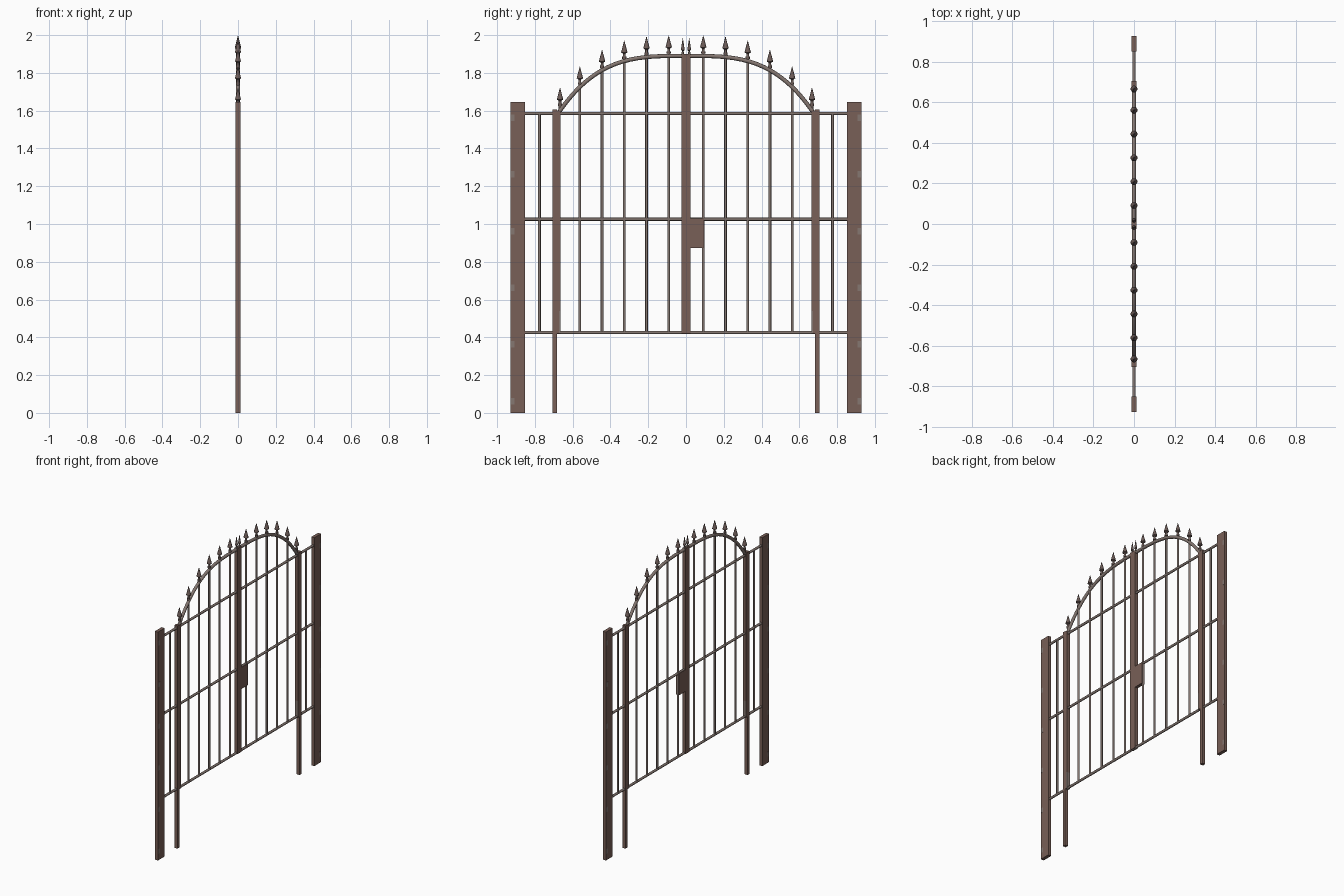
import bpy, bmesh, math
from mathutils import Vector, Matrix

if "Cube" in bpy.data.objects:
    bpy.data.objects.remove(bpy.data.objects["Cube"])


def material(name, rgb):
    m = bpy.data.materials.new(name)
    m.diffuse_color = (*rgb, 1)
    m.use_nodes = True
    m.node_tree.nodes["Principled BSDF"].inputs["Base Color"].default_value = m.diffuse_color
    return m


BROWN = material("rusty_brown", (0.19, 0.115, 0.095))
GREY = material("weathered_grey_brown", (0.235, 0.185, 0.165))
SPIKE = material("dark_spike_brown", (0.15, 0.105, 0.095))


def finish(bm, name, mat, smooth=False):
    bmesh.ops.recalc_face_normals(bm, faces=bm.faces)
    me = bpy.data.meshes.new(name)
    bm.to_mesh(me)
    bm.free()
    me.materials.append(mat)
    ob = bpy.data.objects.new(name, me)
    bpy.context.collection.objects.link(ob)
    if smooth:
        bpy.context.view_layer.objects.active = ob
        ob.select_set(True)
        bpy.ops.object.shade_smooth_by_angle(angle=math.radians(50))
        ob.select_set(False)
    return ob


def box(name, y0, y1, z0, z1, half, mat):
    bm = bmesh.new()
    bmesh.ops.create_cube(bm, size=1, matrix=Matrix.Translation((0, (y0 + y1) / 2, (z0 + z1) / 2))
                          @ Matrix.Diagonal((2 * half, y1 - y0, z1 - z0, 1)))
    return finish(bm, name, mat)


def lathe(name, y, profile, mat, sides=10):
    """Round vertical part from (radius, z) pairs."""
    bm = bmesh.new()
    for (r0, z0), (r1, z1) in zip(profile, profile[1:]):
        bmesh.ops.create_cone(bm, cap_ends=True, segments=sides, radius1=r0, radius2=r1,
                              depth=z1 - z0, matrix=Matrix.Translation((0, y, (z0 + z1) / 2)))
    return finish(bm, name, mat, True)


def arch_z(y):
    return 1.89 - 0.29 * abs(y / 0.667) ** 3.3


def spike(y, tip, s=1.0):
    b = tip - 0.085
    lathe("spear_head", y, [(0.011 * s, b - 0.012), (0.011 * s, b), (0.007 * s, b + 0.001),
                            (0.007 * s, b + 0.016), (0.017 * s, b + 0.022), (0.0005, tip)], SPIKE)


# horizontal rails
for z in (0.425, 1.025, 1.585):
    bm = bmesh.new()
    bmesh.ops.create_cone(bm, cap_ends=True, segments=10, radius1=0.0085, radius2=0.0085, depth=1.72,
                          matrix=Matrix.Translation((0, 0, z)) @ Matrix.Rotation(math.pi / 2, 4, 'X'))
    finish(bm, "rail", GREY, True)

# arched top bar
bm = bmesh.new()
prev = None
N, S, R = 48, 10, 0.011
for i in range(N + 1):
    y = -0.672 * math.cos(math.pi * i / N)
    d = Vector((0, 0.002, arch_z(y + 0.001) - arch_z(y - 0.001))).normalized()
    n = Vector((0, -d.z, d.y))
    c = Vector((0, y, arch_z(y)))
    ring = [bm.verts.new(c + R * (math.cos(a) * n + Vector((math.sin(a), 0, 0))))
            for a in (2 * math.pi * k / S for k in range(S))]
    if prev:
        for k in range(S):
            bm.faces.new((prev[k], prev[(k + 1) % S], ring[(k + 1) % S], ring[k]))
    else:
        bm.faces.new(ring)
    prev = ring
bm.faces.new(prev)
finish(bm, "arch", GREY, True)

for s in (-1, 1):
    def span(name, a, b, z0, z1, half, mat):
        box(name, min(s * a, s * b), max(s * a, s * b), z0, z1, half, mat)

    # wide outer posts with worn patches, slim posts, leaf frames
    span("outer_post", 0.852, 0.928, 0, 1.645, 0.012, BROWN)
    for k in range(6):
        span("worn_patch", 0.908, 0.926, 0.045 + 0.3 * k, 0.08 + 0.3 * k, 0.0125, GREY)
    span("slim_post", 0.683, 0.706, 0, 1.605, 0.012, BROWN)
    span("hinge_stile", 0.664, 0.683, 0.42, 1.6, 0.0118, BROWN)
    span("worn_edge", 0.6635, 0.672, 0.42, 0.54, 0.0122, GREY)
    span("meeting_stile", 0.0005, 0.024, 0.42, 1.9, 0.0118, BROWN)

    # side infill bar
    lathe("side_bar", s * 0.776, [(0.0072, 0.425), (0.0072, 1.585)], GREY)

    # leaf bars and spear heads
    for k in range(5):
        y = s * (0.0915 + 0.1176 * k)
        tip = arch_z(y) + 0.109
        lathe("bar", y, [(0.0072, 0.425), (0.0072, tip - 0.08)], GREY)
        spike(y, tip)
    lathe("end_stem", s * 0.667, [(0.0072, 1.59), (0.0072, 1.645)], GREY)
    spike(s * 0.667, 1.722)
    lathe("centre_stem", s * 0.017, [(0.006, 1.88), (0.006, 1.91)], GREY)
    spike(s * 0.017, 1.985, 0.6)

# lock plate
box("lock_box", 0.023, 0.094, 0.872, 1.028, 0.0119, BROWN)
